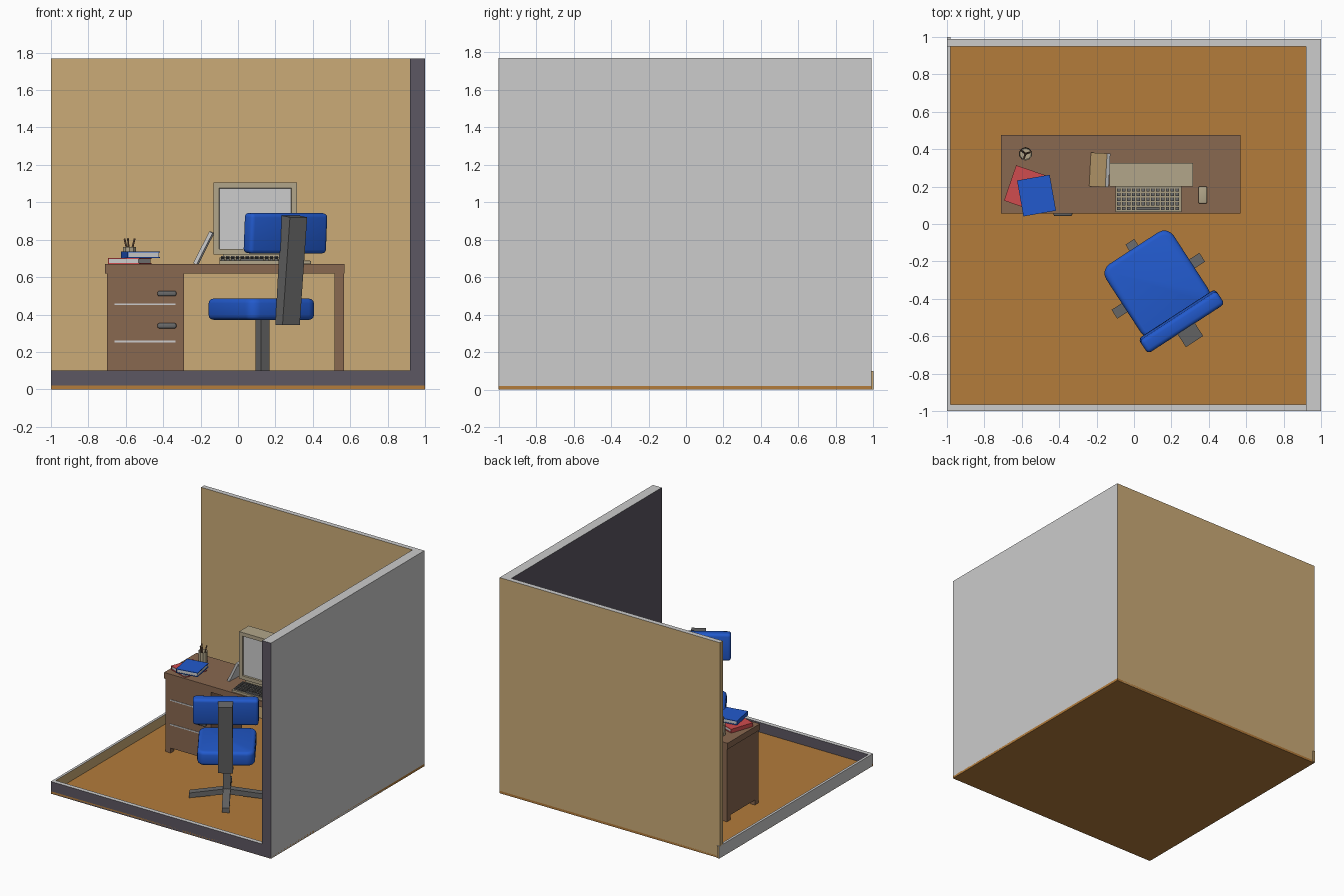
import bpy, bmesh, math
from mathutils import Matrix, Vector

if "Cube" in bpy.data.objects:
    bpy.data.objects.remove(bpy.data.objects["Cube"])


def material(name, r, g, b):
    m = bpy.data.materials.new(name)
    lin = [((c / 255 + 0.055) / 1.055) ** 2.4 for c in (r, g, b)]
    m.diffuse_color = (*lin, 1)
    m.use_nodes = True
    m.node_tree.nodes["Principled BSDF"].inputs["Base Color"].default_value = m.diffuse_color
    return m


TAN = material("tan wall", 203, 171, 119)
DARK = material("dark grey", 92, 87, 98)
LIGHT = material("light grey", 204, 204, 204)
FLOOR = material("orange floor", 179, 124, 59)
WOOD = material("brown wood", 137, 104, 80)
BLUE = material("blue", 34, 90, 205)
RED = material("red", 208, 76, 78)
BEIGE = material("beige plastic", 178, 166, 138)
GREY = material("mid grey", 104, 104, 104)


def finish(name, bm, mats, rule=None, matrix=None, smooth=False):
    bmesh.ops.recalc_face_normals(bm, faces=bm.faces)
    if rule:
        for f in bm.faces:
            f.material_index = rule(f.normal)
    me = bpy.data.meshes.new(name)
    bm.to_mesh(me)
    bm.free()
    for m in mats:
        me.materials.append(m)
    ob = bpy.data.objects.new(name, me)
    bpy.context.collection.objects.link(ob)
    if matrix:
        ob.matrix_world = matrix
    if smooth:
        bpy.ops.object.select_all(action='DESELECT')
        ob.select_set(True)
        bpy.context.view_layer.objects.active = ob
        bpy.ops.object.shade_smooth_by_angle(angle=math.radians(40))
    return ob


def add_box(bm, x0, x1, y0, y1, z0, z1):
    c = Vector(((x0 + x1) / 2, (y0 + y1) / 2, (z0 + z1) / 2))
    m = Matrix.Translation(c) @ Matrix.Diagonal((x1 - x0, y1 - y0, z1 - z0, 1))
    return bmesh.ops.create_cube(bm, size=1, matrix=m)


def box(name, dims, *mats, rule=None, matrix=None, bevel=0, corner=0):
    bm = bmesh.new()
    add_box(bm, *dims)
    if corner:  # round the upright corners first
        ed = [e for e in bm.edges if abs(e.verts[0].co.z - e.verts[1].co.z) > 1e-4]
        bmesh.ops.bevel(bm, geom=ed, offset=corner, segments=4, profile=0.5, affect='EDGES')
    if bevel:
        ed = [e for e in bm.edges if e.calc_face_angle(0) > 1]
        bmesh.ops.bevel(bm, geom=ed, offset=bevel, segments=3, profile=0.5, affect='EDGES')
    return finish(name, bm, mats, rule, matrix, smooth=bevel > 0)


def prism(name, profile, x0, x1, mat, matrix=None):
    """Outline in (y, z) pushed along x."""
    bm = bmesh.new()
    f = bm.faces.new([bm.verts.new((x0, y, z)) for y, z in profile])
    r = bmesh.ops.extrude_face_region(bm, geom=[f])
    vs = [v for v in r["geom"] if isinstance(v, bmesh.types.BMVert)]
    bmesh.ops.translate(bm, vec=(x1 - x0, 0, 0), verts=vs)
    return finish(name, bm, [mat], matrix=matrix)


def turn(x, y, z, deg):
    return Matrix.Translation((x, y, z)) @ Matrix.Rotation(math.radians(deg), 4, 'Z')


# Room: floor, two full walls, two low rims
box("floor", (-1, 1, -1, 0.99, 0, 0.02), FLOOR)
box("back_wall", (-1, 0.92, 0.95, 0.99, 0.002, 1.77), TAN, LIGHT, rule=lambda n: int(n.z > 0.5))
# back skin of the right wall end is tan like the back wall
box("right_wall", (0.92, 1, -1, 0.99, 0.002, 1.77), DARK, LIGHT, TAN,
    rule=lambda n: 2 if n.y > 0.5 else int(n.z > 0.5 or n.x > 0.5))
box("front_rim", (-1, 0.92, -1, -0.965, 0.002, 0.1), DARK, LIGHT,
    rule=lambda n: int(n.z > 0.5 or n.x < -0.5))
box("left_rim", (-1, -0.98, -0.965, 1, 0.002, 0.1), TAN, LIGHT,
    rule=lambda n: int(n.z > 0.5 or n.x < -0.5))

# Desk
box("desk_top", (-0.71, 0.57, 0.055, 0.475, 0.62, 0.67), WOOD)
box("drawer_cabinet", (-0.7, -0.29, 0.062, 0.468, 0.06, 0.62), WOOD)
for i, x in enumerate((-0.7, -0.335)):
    for j, y in enumerate((0.062, 0.423)):
        box(f"cabinet_foot_{i}_{j}", (x, x + 0.045, y, y + 0.045, 0.02, 0.06), WOOD)
box("desk_side_panel", (0.515, 0.567, 0.062, 0.468, 0.02, 0.62), WOOD)
for i, z in enumerate((0.455, 0.255)):
    box(f"drawer_line_{i}", (-0.66, -0.335, 0.058, 0.066, z - 0.005, z + 0.005), LIGHT)
for i, z in enumerate((0.512, 0.34)):
    box(f"drawer_handle_{i}", (-0.43, -0.33, 0.042, 0.07, z - 0.014, z + 0.014), GREY, bevel=0.009)

# Monitor with recessed screen
bm = bmesh.new()
add_box(bm, -0.13, 0.315, 0.2, 0.325, 0.72, 1.105)
bm.normal_update()
front = min(bm.faces, key=lambda f: f.normal.y)
bmesh.ops.inset_individual(bm, faces=[front], thickness=0.042, depth=0)
bmesh.ops.inset_individual(bm, faces=[front], thickness=0.002, depth=-0.015)
front.material_index = 1
finish("monitor", bm, [BEIGE, LIGHT])
box("monitor_base", (-0.08, 0.26, 0.21, 0.31, 0.67, 0.72), BEIGE)

# Keyboard and mouse
prism("keyboard", [(0.065, 0.67), (0.2, 0.67), (0.2, 0.705), (0.065, 0.688)], -0.1, 0.255, BEIGE)
bm = bmesh.new()
for r in range(5):
    y = 0.075 + r * 0.0245
    z = 0.688 + (y - 0.055) * 0.125
    c = 0
    while c < 13:
        n = 5 if (r == 0 and c == 4) else 1  # space bar
        x = -0.09 + c * 0.026
        add_box(bm, x, x + 0.026 * n - 0.008, y, y + 0.017, z - 0.005, z + 0.009)
        c += n
finish("keyboard_keys", bm, [GREY])
box("mouse", (0.345, 0.39, 0.11, 0.2, 0.67, 0.688), BEIGE, bevel=0.006)


# Books: two covers, a spine and a page block
def book(name, w, d, h, mat, m):
    t = 0.005
    box(name + "_pages", (-w / 2 + t, w / 2 - t, -d / 2 + t, d / 2 - t, t, h - t), LIGHT, matrix=m)
    box(name + "_lower_cover", (-w / 2, w / 2, -d / 2, d / 2, 0, t), mat, matrix=m)
    box(name + "_upper_cover", (-w / 2, w / 2, -d / 2, d / 2, h - t, h), mat, matrix=m)
    box(name + "_spine", (-w / 2, -w / 2 + t, -d / 2, d / 2, t, h - t), mat, matrix=m)


book("red_book", 0.177, 0.2, 0.032, RED, turn(-0.579, 0.191, 0.67, -19))
book("blue_book", 0.177, 0.195, 0.034, BLUE, turn(-0.521, 0.152, 0.703, 10))

# Picture panel leaning on the monitor, tan on its upper left face
lean = turn(-0.235, 0.292, 0.675, -3) @ Matrix.Rotation(math.radians(27), 4, 'Y')
box("leaning_panel", (0, 0.02, -0.09, 0.09, 0, 0.19), LIGHT, TAN,
    rule=lambda n: int(n.x < -0.5), matrix=lean)

# Pencil cup and pencils
bm = bmesh.new()
r = bmesh.ops.create_cone(bm, cap_ends=True, segments=10, radius1=0.034, radius2=0.036, depth=0.09,
                          matrix=Matrix.Translation((-0.58, 0.375, 0.715)))
bm.normal_update()
top = max(bm.faces, key=lambda f: f.normal.z)
bmesh.ops.inset_individual(bm, faces=[top], thickness=0.006, depth=0)
bmesh.ops.translate(bm, vec=(0, 0, -0.07), verts=top.verts)
finish("pencil_cup", bm, [BEIGE])
for i, (a, tilt) in enumerate(((20, 14), (140, 17), (250, 12))):
    bm = bmesh.new()
    bmesh.ops.create_cone(bm, cap_ends=True, segments=6, radius1=0.005, radius2=0.005, depth=0.12,
                          matrix=Matrix.Translation((0, 0, 0.06)))
    finish(f"pencil_{i}", bm, [WOOD],
           matrix=turn(-0.58, 0.375, 0.69, a) @ Matrix.Rotation(math.radians(tilt), 4, 'Y'))

# Swivel chair, turned away from the viewer
C = turn(0.13, -0.33, 0, 33)
box("seat", (-0.215, 0.215, -0.22, 0.24, 0.372, 0.485), BLUE, matrix=C, corner=0.06, bevel=0.025)
back = C @ Matrix.Translation((0, -0.227, 0.835)) @ Matrix.Rotation(math.radians(4), 4, 'X')
box("backrest", (-0.245, 0.245, -0.042, 0.042, -0.108, 0.108), BLUE, matrix=back, bevel=0.022)
prism("back_post", [(-0.283, 0.345), (-0.213, 0.345), (-0.268, 0.93), (-0.356, 0.92)],
      -0.055, 0.055, GREY, C)
box("chair_column", (-0.027, 0.027, -0.027, 0.027, 0.05, 0.38), GREY, matrix=C)
for i in range(4):
    prism(f"chair_leg_{i}", [(0, 0.055), (0.2, 0.03), (0.28, 0.02), (0.28, 0.06), (0, 0.1)],
          -0.028, 0.028, GREY, C @ Matrix.Rotation(i * math.pi / 2, 4, 'Z'))
